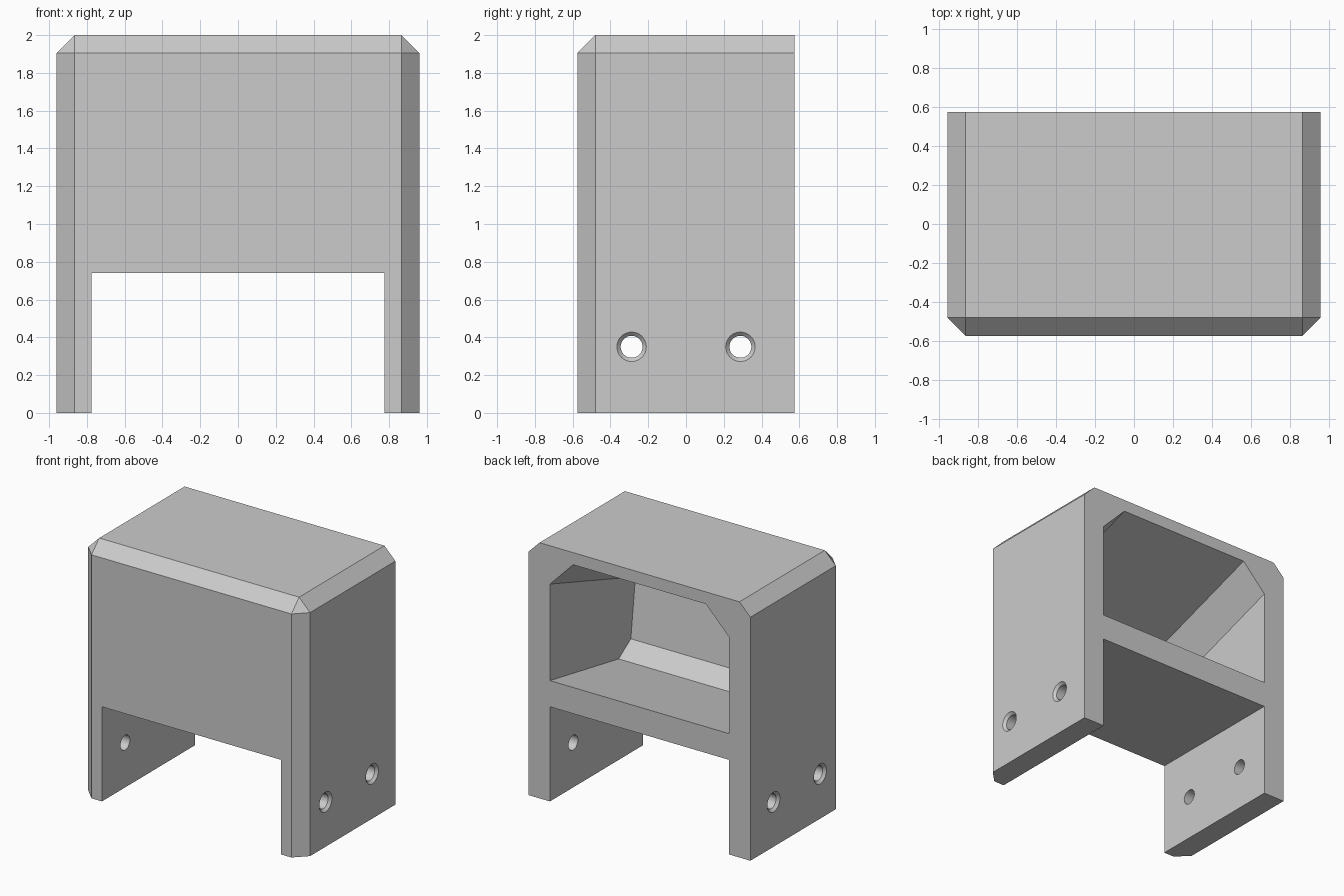
import bpy, bmesh
from math import radians
from mathutils import Matrix, Vector

cube = bpy.data.objects.get("Cube")
if cube:
    bpy.data.objects.remove(cube, do_unlink=True)

W, D, H = 0.96, 0.575, 2.0      # half width, half depth, height
INNER, BEVEL = 0.775, 0.095

grey = bpy.data.materials.new("plain_grey")
grey.use_nodes = True
grey.diffuse_color = (0.6, 0.6, 0.6, 1)
grey.node_tree.nodes["Principled BSDF"].inputs["Base Color"].default_value = (0.6, 0.6, 0.6, 1)


def make_object(name, bm):
    bmesh.ops.recalc_face_normals(bm, faces=bm.faces)
    mesh = bpy.data.meshes.new(name)
    bm.to_mesh(mesh)
    bm.free()
    mesh.materials.append(grey)
    obj = bpy.data.objects.new(name, mesh)
    bpy.context.collection.objects.link(obj)
    return obj


def box(low, high):
    bm = bmesh.new()
    low, high = Vector(low), Vector(high)
    size = high - low
    bmesh.ops.create_cube(bm, size=1, matrix=Matrix.Translation((low + high) / 2) @ Matrix.Diagonal((*size, 1)))
    return bm


def cone_x(name, r1, r2, x1, x2, y, z):
    """Cone along the x axis, radius r1 at x1 and r2 at x2."""
    bm = bmesh.new()
    turn = Matrix.Rotation(radians(90), 4, 'Y')
    bmesh.ops.create_cone(bm, cap_ends=True, segments=32, radius1=r1, radius2=r2, depth=x2 - x1,
                          matrix=Matrix.Translation(((x1 + x2) / 2, y, z)) @ turn)
    return make_object(name, bm)


# Housing block with chamfered front, side and top edges
bm = box((-W, -D, 0), (W, D, H))


def is_chamfered(edge):
    mid = (edge.verts[0].co + edge.verts[1].co) / 2
    front, top, side = mid.y < -D + 0.01, mid.z > H - 0.01, abs(mid.x) > W - 0.01
    return front + top + side == 2


bmesh.ops.bevel(bm, geom=[e for e in bm.edges if is_chamfered(e)], offset=BEVEL,
                offset_type='OFFSET', segments=1, profile=0.5, affect='EDGES')
housing = make_object("housing", bm)

# Slot between the legs
cutters = [make_object("leg_slot_cutter", box((-INNER, -1, -0.5), (INNER, 1, 0.74)))]

# Tapered rear cavity: side profile (y, z) extruded across
profile = [(0.675, 0.963), (-0.275, 0.79), (-0.425, 0.89),
           (-0.49, 1.42), (-0.36, 1.599), (0.675, 1.938)]
bm = bmesh.new()
face = bm.faces.new([bm.verts.new((-INNER, y, z)) for y, z in profile])
ext = bmesh.ops.extrude_face_region(bm, geom=[face])
bmesh.ops.translate(bm, vec=(2 * INNER, 0, 0),
                    verts=[v for v in ext["geom"] if isinstance(v, bmesh.types.BMVert)])
bmesh.ops.recalc_face_normals(bm, faces=bm.faces)

# Chamfer both upper corners along the sloping roof
slope = Vector((0, 1, 0.328))
for side in (-1, 1):
    normal = slope.cross(Vector((-side * 0.2, 0, 0.205)))
    if normal.z < 0:
        normal.negate()
    cut = bmesh.ops.bisect_plane(bm, geom=bm.verts[:] + bm.edges[:] + bm.faces[:],
                                 plane_co=(side * INNER, D, 1.70), plane_no=normal, clear_outer=True)
    rim = [e for e in bm.edges if e.is_boundary]
    bmesh.ops.holes_fill(bm, edges=rim, sides=0)
cutters.append(make_object("cavity_cutter", bm))

# Countersunk screw holes through both legs
for y in (-0.288, 0.288):
    cutters.append(cone_x("hole_cutter", 0.058, 0.058, -1.1, 1.1, y, 0.35))
    cutters.append(cone_x("left_sink_cutter", 0.048, 0.098, W - 0.03, W + 0.02, y, 0.35))
    cutters.append(cone_x("right_sink_cutter", 0.098, 0.048, -W - 0.02, -W + 0.03, y, 0.35))

# Cut, then remove the cutters
bpy.ops.object.select_all(action='DESELECT')
housing.select_set(True)
bpy.context.view_layer.objects.active = housing
for cutter in cutters:
    cutter.hide_render = True
    mod = housing.modifiers.new(cutter.name, 'BOOLEAN')
    mod.operation, mod.solver, mod.object = 'DIFFERENCE', 'EXACT', cutter
    bpy.ops.object.modifier_apply(modifier=mod.name)
    bpy.data.objects.remove(cutter, do_unlink=True)

bpy.ops.object.shade_smooth_by_angle(angle=radians(25))
